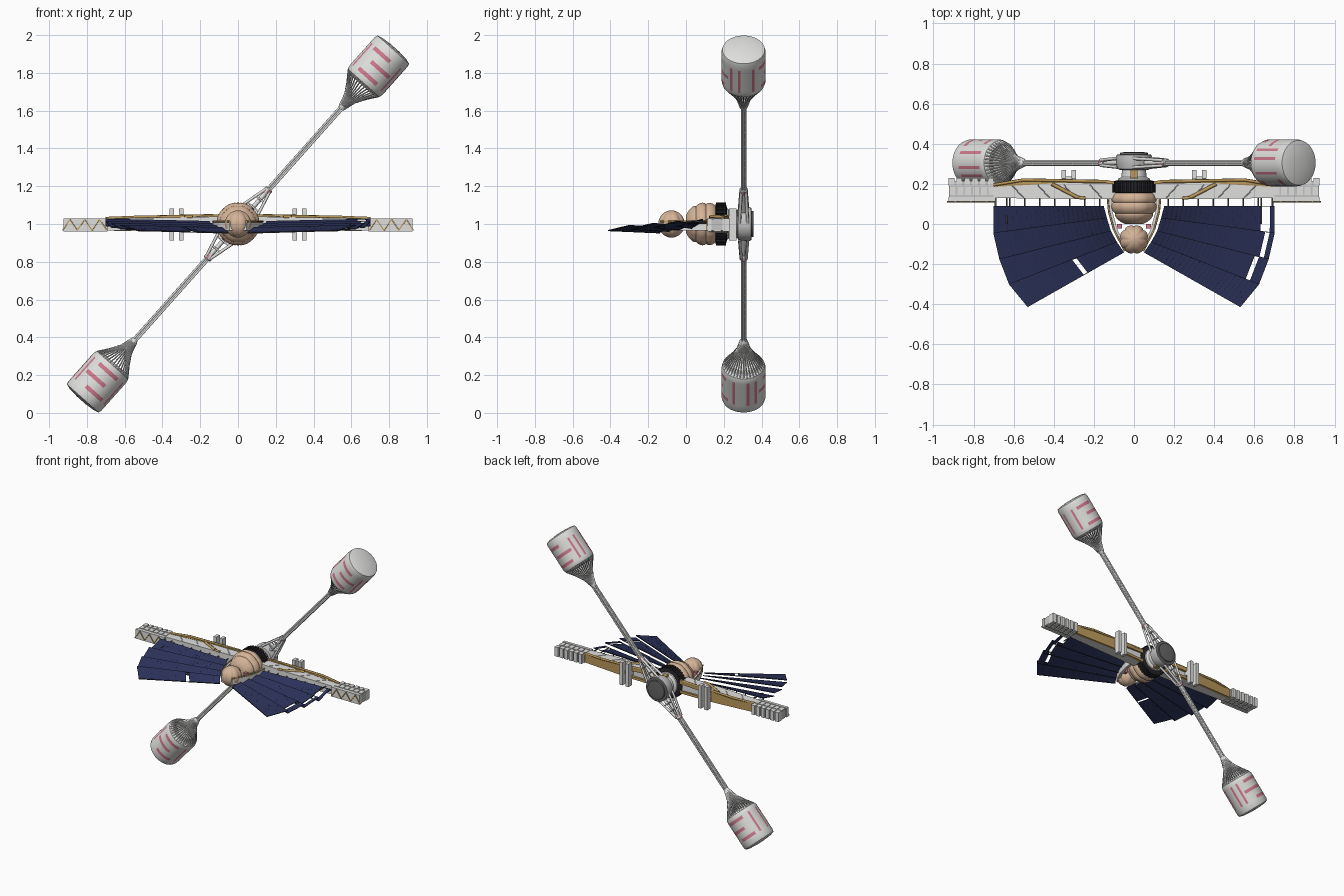
import bpy, bmesh, math
from mathutils import Vector as V

if "Cube" in bpy.data.objects:
    bpy.data.objects.remove(bpy.data.objects["Cube"])


def material(name, r, g, b):
    m = bpy.data.materials.new(name)
    m.diffuse_color = (r, g, b, 1)
    m.use_nodes = True
    m.node_tree.nodes["Principled BSDF"].inputs["Base Color"].default_value = m.diffuse_color
    return m


WHITE = material("off_white", .74, .74, .73)
GREY = material("mid_grey", .55, .55, .55)
DARK = material("dark_grey", .13, .13, .135)
BLACK = material("near_black", .018, .018, .022)
BEIGE = material("beige_fabric", .66, .45, .31)
PINK = material("rose_pink", .62, .19, .26)
GOLD = material("gold_foil", .5, .32, .105)
NAVY = material("navy_cells", .026, .034, .11)


def finish(name, bm, mats, smooth=None):
    bmesh.ops.recalc_face_normals(bm, faces=bm.faces[:])
    me = bpy.data.meshes.new(name)
    bm.to_mesh(me)
    bm.free()
    for m in mats:
        me.materials.append(m)
    ob = bpy.data.objects.new(name, me)
    bpy.context.collection.objects.link(ob)
    if smooth:
        bpy.ops.object.select_all(action='DESELECT')
        ob.select_set(True)
        bpy.context.view_layer.objects.active = ob
        bpy.ops.object.shade_smooth_by_angle(angle=math.radians(smooth))
    return ob


def loft(bm, rings, caps=True):
    rows = [[bm.verts.new(p) for p in r] for r in rings]
    n = len(rows[0])
    out = []
    for i in range(len(rows) - 1):
        for j in range(n):
            k = (j + 1) % n
            out.append((i, j, bm.faces.new((rows[i][j], rows[i][k], rows[i + 1][k], rows[i + 1][j]))))
    if caps:
        bm.faces.new(rows[0])
        bm.faces.new(rows[-1])
    return out


def lathe(name, profile, origin, axis, u, mats, n=48, rule=None, wave=None, smooth=35):
    """Revolve (distance, radius) points about an axis."""
    bm = bmesh.new()
    o, a, u = V(origin), V(axis).normalized(), V(u).normalized()
    w = a.cross(u)
    rings = []
    for d, r in profile:
        ring = []
        for j in range(n):
            t = 2 * math.pi * j / n
            rr = r * (wave(t) if wave else 1)
            ring.append(o + a * d + (u * math.cos(t) + w * math.sin(t)) * rr)
        rings.append(ring)
    for i, j, f in loft(bm, rings):
        if rule:
            f.material_index = rule(i, j)
    return finish(name, bm, mats, smooth)


def rods(name, segs, mat, n=6):
    bm = bmesh.new()
    for p, q, r in segs:
        p, q = V(p), V(q)
        a = (q - p).normalized()
        u = a.orthogonal().normalized()
        w = a.cross(u)
        off = [(u * math.cos(2 * math.pi * j / n) + w * math.sin(2 * math.pi * j / n)) * r for j in range(n)]
        loft(bm, [[p + v for v in off], [q + v for v in off]])
    return finish(name, bm, [mat], 75)


def hexas(name, items, mat):
    """Each item is a pair of matching quads."""
    bm = bmesh.new()
    for a, b in items:
        loft(bm, [a, b])
    return finish(name, bm, [mat])


def box(x0, x1, y0, y1, z0, z1):
    x0, x1 = sorted((x0, x1))
    return [[(x0, y0, z), (x1, y0, z), (x1, y1, z), (x0, y1, z)] for z in (z0, z1)]


# --- rotating arms with habitat pods ---
C = V((0, .305, 1.0))
Y = V((0, 1, 0))
POD = [(.985, .09), (1.0, .111), (1.015, .116), (1.03, .117), (1.052, .117), (1.1, .117), (1.122, .117),
       (1.165, .117), (1.187, .117), (1.218, .117), (1.236, .112), (1.244, .085), (1.249, .03)]


def pod_rule(i, j):
    # lengthwise stripes on the sides, arc bands on front and back
    h = j % 24
    if 3 <= i <= 7 and h in (3, 19, 22):
        return 1
    if (i == 3 and 7 <= h <= 15) or (i == 5 and 9 <= h <= 17) or (i == 7 and 6 <= h <= 13):
        return 1
    return 0


for s, tag in ((1, "upper"), (-1, "lower")):
    D = V((.665 * s, 0, .747 * s)).normalized()
    E = Y.cross(D)

    def P(d, e, y):
        return C + D * d + E * e + Y * y

    lathe(tag + "_habitat_pod", POD, C, D, E, [WHITE, PINK], rule=pod_rule)
    # flared strut cone
    segs = []
    flare = [(.83, .018), (.89, .035), (.945, .068), (1.0, .108)]
    for j in range(36):
        t = 2 * math.pi * j / 36
        for (d0, r0), (d1, r1) in zip(flare, flare[1:]):
            segs.append((P(d0, r0 * math.cos(t), r0 * math.sin(t)),
                         P(d1, r1 * math.cos(t), r1 * math.sin(t)), .0037))
    rods(tag + "_pod_struts", segs, WHITE, 5)
    lathe(tag + "_strut_collar", [(.815, .014), (.83, .022), (.85, .024), (.865, .02)], C, D, E, [WHITE], n=12)
    # arm: four rails with light cross ties around a tube
    k = .009
    corners = [(-k, -k), (k, -k), (k, k), (-k, k)]
    segs = [(P(.22, e, y), P(.84, e, y), .006) for e, y in corners]
    for i in range(12):
        for c in range(4):
            d0 = .24 + .05 * i
            segs.append((P(d0, *corners[c]), P(d0 + .025, *corners[(c + 1) % 4]), .003))
    rods(tag + "_arm_lattice", segs, WHITE)
    rods(tag + "_arm_tube", [(P(.05, 0, 0), P(.85, 0, 0), .012)], WHITE, 10)
    # spread root frame at the hub
    segs = []
    for e, y in ((-1, -1), (1, -1), (1, 1), (-1, 1)):
        segs.append((P(.06, e * .058, y * .022), P(.235, e * .013, y * .013), .0085))
    for d, e in ((.12, .042), (.175, .028)):
        for y in (-.018, .018):
            segs.append((P(d, -e, y), P(d, e, y), .005))
    rods(tag + "_arm_root", segs, WHITE, 6)
    lathe(tag + "_arm_collar", [(.215, .018), (.222, .022), (.245, .022), (.25, .018)], C, D, E, [WHITE, PINK], n=12,
          rule=lambda i, j: 1 if i == 1 and j % 3 == 0 else 0)

# --- central hub ---
Z = (0, 0, 1)
O = (0, 0, 1.0)
lathe("hub_drum", [(.27, .07), (.275, .082), (.3, .088), (.325, .09), (.345, .088), (.347, .07), (.356, .068), (.358, .05)],
      O, Y, Z, [DARK, GREY], rule=lambda i, j: 0 if i >= 4 else 1)
lathe("hub_neck", [(.2, .085), (.225, .08), (.235, .062), (.275, .06)], O, Y, Z, [WHITE], n=32)
hexas("neck_straps", [box(-.018, .018, .222, .27, z - .008, z + .008) for z in (.935, 1.065)], GOLD)

# --- docking ring with teeth ---
lathe("dark_ring", [(.155, .098), (.158, .106), (.212, .106), (.216, .09)], O, Y, Z, [BLACK])
teeth = []
for j in range(32):
    t = 2 * math.pi * j / 32
    u, w = V((math.cos(t), 0, math.sin(t))), V((-math.sin(t), 0, math.cos(t)))
    ctr = V(O) + Y * .185
    q = [(-.006, -.027), (.006, -.027), (.006, .027), (-.006, .027)]
    teeth.append([[ctr + u * r + w * a + Y * b for a, b in q] for r in (.1, .114)])
hexas("ring_teeth", teeth, BLACK)

# --- inflated modules ---
prof = []
for i in range(37):
    t = i / 36
    base = .113 * (max(0, 1 - ((t - .65) / .72) ** 2)) ** .5
    prof.append((.0 + .16 * t, max(.02, base * (.92 + .08 * abs(math.sin(3 * math.pi * t)) ** .6))))
lathe("large_inflated_module", prof, O, Y, Z, [BEIGE],
      wave=lambda t: 1 + .03 * abs(math.sin(4 * t)) ** .5, smooth=60)
prof = [(-.072 * math.cos(math.pi * i / 20), max(.004, .069 * math.sin(math.pi * i / 20))) for i in range(21)]
lathe("small_inflated_module", prof, (0, -.077, 1.0), Z, (0, 1, 0), [BEIGE], n=64,
      wave=lambda t: .95 + .1 * abs(math.sin(4 * t)) ** .6, smooth=60)

# --- cradle around the modules ---
plates, trims, marks = [], [], []
path = [(.135, .17), (.125, .06), (.1, -.03), (.045, -.135)]
for s in (-1, 1):
    for (x0, y0), (x1, y1) in zip(path, path[1:]):
        plates.append([[(s * x0, y0, z), (s * x1, y1, z), (s * (x1 - .018), y1, z), (s * (x0 - .018), y0, z)]
                       for z in (.965, 1.012)])
        trims.append(((s * x0, y0, 1.013), (s * x1, y1, 1.013), .005))
    marks.append(box(s * .06, s * .085, -.022, .0, .97, 1.018))
hexas("cradle_walls", plates, WHITE)
rods("cradle_trim", trims, GOLD)
hexas("cradle_marks", marks, PINK)

# --- cross spine ---
hull, foil, edge, brace, lines, ends, core, zig, fins, posts = ([] for _ in range(10))
for s in (-1, 1):
    def section(x, y0, y1, z0, z1):
        return [(s * x, y0, z0), (s * x, y1, z0), (s * x, y1, z1), (s * x, y0, z1)]
    hull.append([section(.06, .125, .205, .955, 1.04), section(.35, .125, .205, .96, 1.035)])
    hull.append([section(.35, .125, .205, .96, 1.035), section(.7, .13, .195, .967, 1.028)])
    foil.append([section(.36, .205, .222, .958, 1.037), section(.69, .185, .205, .965, 1.03)])
    foil.append([section(.1, .2, .215, 1.02, 1.05), section(.36, .205, .225, 1.012, 1.04)])
    foil.append([section(.1, .2, .215, .95, .97), section(.36, .205, .225, .958, .975)])
    edge += [((s * .13, .212, 1.045), (s * .55, .22, 1.036), .008), ((s * .55, .22, 1.036), (s * .7, .195, 1.03), .008)]
    brace += [((s * .41, .2, 1.036), (s * .28, .132, 1.038), .01), ((s * .28, .132, 1.038), (s * .24, .128, 1.038), .008)]
    for i in range(4):
        x = .16 + .13 * i
        lines.append(((s * x, .13, 1.038 - .01 * i / 4), (s * (x + .06), .195, 1.037 - .01 * i / 4), .003))
    for i in range(7):
        x = .17 + .075 * i
        posts.append(((s * x, .075, 1.005), (s * x, .14, 1.005), .004))
    posts += [((s * .69, .07, 1.01), (s * .69, .14, 1.01), .005), ((s * .635, .0, 1.012), (s * .635, .14, 1.012), .004)]
    # ridged end sections with gold lacing
    core.append(box(s * .69, s * .922, .122, .215, .966, 1.026))
    ends.append(box(s * .69, s * .925, .113, .134, .96, 1.03))
    for i in range(6):
        x = .695 + .039 * i
        ends.append(box(s * x, s * (x + .03), .145, .185, .96, 1.03))
        ends.append(box(s * (x + .006), s * (x + .034), .192, .23, .96, 1.03))
        za, zb = (1.024, .966) if i % 2 else (.966, 1.024)
        zig.append(((s * x, .111, za), (s * (x + .039), .111, zb), .004))
hexas("spine_hull", hull, WHITE)
# upright radiator bars behind the spine
for s in (-1, 1):
    for x in (.3, .35):
        fins.append(box(s * (x - .012), s * (x + .012), .228, .268, .912, 1.082))
    fins.append(box(s * .29, s * .36, .2, .236, .985, 1.015))
hexas("spine_foil", foil, GOLD)
rods("spine_gold_edge", edge, GOLD)
rods("spine_gold_braces", brace, GOLD)
rods("spine_panel_lines", lines, GREY)
hexas("spine_end_core", core, GREY)
hexas("spine_end_ribs", ends, WHITE)
rods("spine_end_lacing", zig, GOLD, 4)
hexas("radiator_bars", fins, WHITE)
rods("panel_posts", posts, DARK)

# --- fanned solar wings: four tilted blades of slats per side ---
INNER = [(.15, .088), (.135, .03), (.115, -.035), (.085, -.09), (.05, -.14)]
OUTER = [(.7, .088), (.7, -.045), (.67, -.175), (.622, -.3), (.53, -.412)]
MISSING = {(1, 0, 21), (1, 0, 22), (1, 2, 21), (1, 1, 22), (-1, 3, 9)}
slats, ribs = [], []
N = 24
for s in (-1, 1):
    for b in range(4):
        zr, zf = 1.026 - .011 * b, .99 - .008 * b

        def pt(t, side, dz):
            a, c = V(INNER[b + side]), V(OUTER[b + side])
            p = a.lerp(c, t)
            return V((s * p.x, p.y, (zf if side else zr) - .012 * (1 - t) + dz))

        for i in range(N):
            if (s, b, i) in MISSING:
                continue
            t0, t1 = (i + .01) / N, (i + .985) / N
            slats.append([[pt(t0, 0, dz), pt(t1, 0, dz), pt(t1, 1, dz), pt(t0, 1, dz)] for dz in (-.002, .002)])
            ribs.append((pt(t1, 0, .0), pt(t1, 1, .0), .0026))
        for side in (0, 1):
            ribs.append((pt(0, side, -.002), pt(1, side, -.002), .0025))
hexas("solar_slats", slats, NAVY)
rods("solar_ribs", ribs, BLACK, 4)
